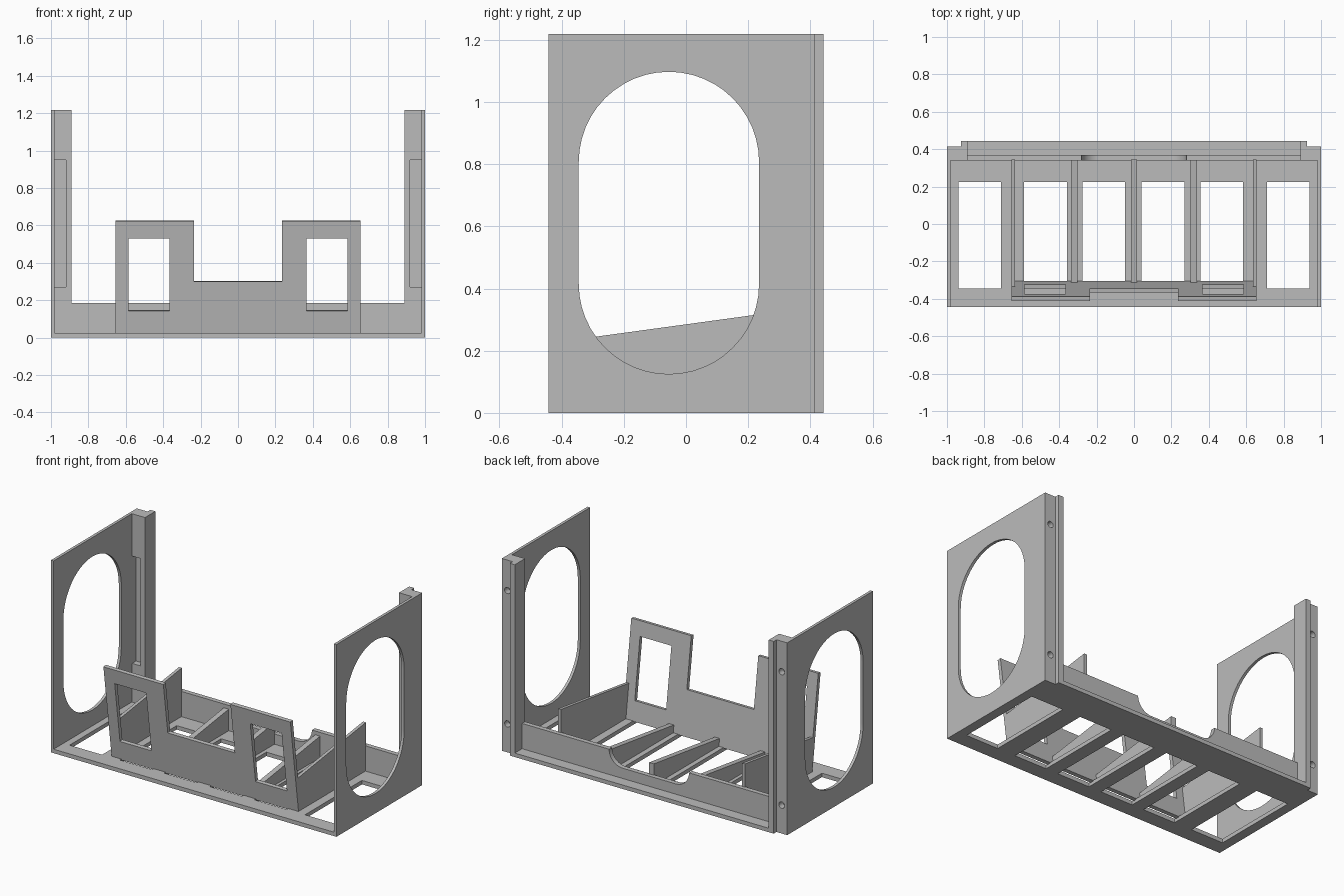
import bpy
from math import sin, cos, pi, radians
from mathutils import Matrix, Vector

if "Cube" in bpy.data.objects:
    bpy.data.objects.remove(bpy.data.objects["Cube"])

grey = bpy.data.materials.new("light_grey")
grey.use_nodes = True
grey.diffuse_color = (0.5, 0.5, 0.5, 1)
grey.node_tree.nodes["Principled BSDF"].inputs["Base Color"].default_value = (0.5, 0.5, 0.5, 1)

# Planes in which an outline is drawn
XY = Matrix.Identity(4)
XZ = Matrix.Rotation(pi / 2, 4, 'X')
YZ = Matrix(((0, 0, 1, 0), (1, 0, 0, 0), (0, 1, 0, 0), (0, 0, 0, 1)))


def rect(x0, y0, x1, y1):
    return [(x0, y0), (x1, y0), (x1, y1), (x0, y1)]


def arc(cx, cy, r, start, end, n=24):
    angles = [radians(start + (end - start) * i / n) for i in range(n + 1)]
    return [(cx + r * cos(a), cy + r * sin(a)) for a in angles]


def slab(name, outlines, thickness, plane, centre):
    """Flat plate: first outline is the rim, the others are holes."""
    curve = bpy.data.curves.new(name, 'CURVE')
    curve.dimensions = '2D'
    curve.fill_mode = 'BOTH'
    curve.extrude = thickness / 2
    for pts in outlines:
        spline = curve.splines.new('POLY')
        spline.points.add(len(pts) - 1)
        for p, (x, y) in zip(spline.points, pts):
            p.co = (x, y, 0, 1)
        spline.use_cyclic_u = True
    temp = bpy.data.objects.new(name + "_outline", curve)
    bpy.context.collection.objects.link(temp)
    graph = bpy.context.evaluated_depsgraph_get()
    mesh = bpy.data.meshes.new_from_object(temp.evaluated_get(graph))
    bpy.data.objects.remove(temp)
    mesh.transform(Matrix.Translation(Vector(centre)) @ plane)
    mesh.materials.clear()
    mesh.materials.append(grey)
    obj = bpy.data.objects.new(name, mesh)
    bpy.context.collection.objects.link(obj)
    # Weld the caps to the rim so the plate is a closed solid
    weld = obj.modifiers.new("weld", 'WELD')
    weld.merge_threshold = 0.0001
    return obj


def cut(obj, cutter):
    mod = obj.modifiers.new("cut", 'BOOLEAN')
    mod.operation = 'DIFFERENCE'
    mod.solver = 'EXACT'
    mod.object = cutter
    cutter.hide_render = True


parts, cutters = [], []

# Base with its row of windows and notched back corners
base_rim = [(-1, -.443), (1, -.443), (1, .415), (.925, .415), (.925, .443),
            (-.925, .443), (-.925, .415), (-1, .415)]
windows = [rect(c - .114, -.345, c + .114, .225) for c in (-.825, -.473, -.162, .155, .47, .825)]
parts.append(slab("base", [base_rim] + windows, .025, XY, (0, 0, .0125)))

# Back wall with a rounded dip in the middle
dip = arc(.185, .185, .095, 0, -90, 12)
wall = [(-.9, .02), (.9, .02), (.9, .185)] + dip + [(-x, z) for x, z in reversed(dip)] + [(-.9, .185)]
parts.append(slab("back_wall", [wall], .03, XZ, (0, .355, 0)))

# Tilted front panel with two windowed towers
tilt = Matrix.Rotation(radians(7.8), 4, 'X')
front = [(-.655, 0), (.655, 0), (.655, .61), (.235, .61), (.235, .283),
         (-.235, .283), (-.235, .61), (-.655, .61)]
holes = [rect(c - .11, .126, c + .11, .516) for c in (-.475, .475)]
parts.append(slab("front_panel", [front] + holes, .024, tilt @ XZ, (0, -.317, .02)))

# Ribs: tall outer pair, three low inner ones
tall = [(-.305, .02), (.345, .02), (.345, .332), (-.335, .239)]
low = [(-.305, .02), (.345, .02), (.345, .162), (-.312, .072)]
for side, x in (("right", -.645), ("left", .645)):
    parts.append(slab(side + "_outer_rib", [tall], .02, YZ, (x, 0, 0)))
for side, x in (("right", -.32), ("middle", 0), ("left", .32)):
    parts.append(slab(side + "_inner_rib", [low], .034, YZ, (x, 0, 0)))

# Side panels with a long round opening, and stepped posts behind them
slot = arc(-.055, .807, .29, 0, 180) + arc(-.055, .415, .29, 180, 360)
for side, s in (("right", -1), ("left", 1)):
    parts.append(slab(side + "_side_panel", [rect(-.443, 0, .36, 1.218), slot], .018, YZ, (s * .991, 0, 0)))
    step = [(.89, .34), (1, .34), (1, .415), (.925, .415), (.925, .443), (.89, .443)]
    post = slab(side + "_post", [[(s * x, y) for x, y in step]], 1.218, XY, (0, 0, .609))
    pocket = slab(side + "_pocket_cutter", [rect(-.03, .27, .03, .95)], .08, XZ, (s * .95, .34, 0))
    cutters.append(pocket)
    cut(post, pocket)
    for z in (.18, 1.025):
        screw = slab(side + "_screw_cutter", [arc(0, 0, .02, 0, 345, 23)], .08, XZ, (s * .961, .415, z))
        cutters.append(screw)
        cut(post, screw)
    parts.append(post)

# Bake the modifiers, then drop the cutters
graph = bpy.context.evaluated_depsgraph_get()
for obj in parts:
    baked = bpy.data.meshes.new_from_object(obj.evaluated_get(graph))
    obj.modifiers.clear()
    obj.data = baked
for c in cutters:
    bpy.data.objects.remove(c)

# Smooth the curved openings, keep the edges crisp
bpy.ops.object.select_all(action='DESELECT')
for obj in parts:
    obj.select_set(True)
bpy.context.view_layer.objects.active = parts[0]
bpy.ops.object.shade_smooth_by_angle(angle=radians(30))
